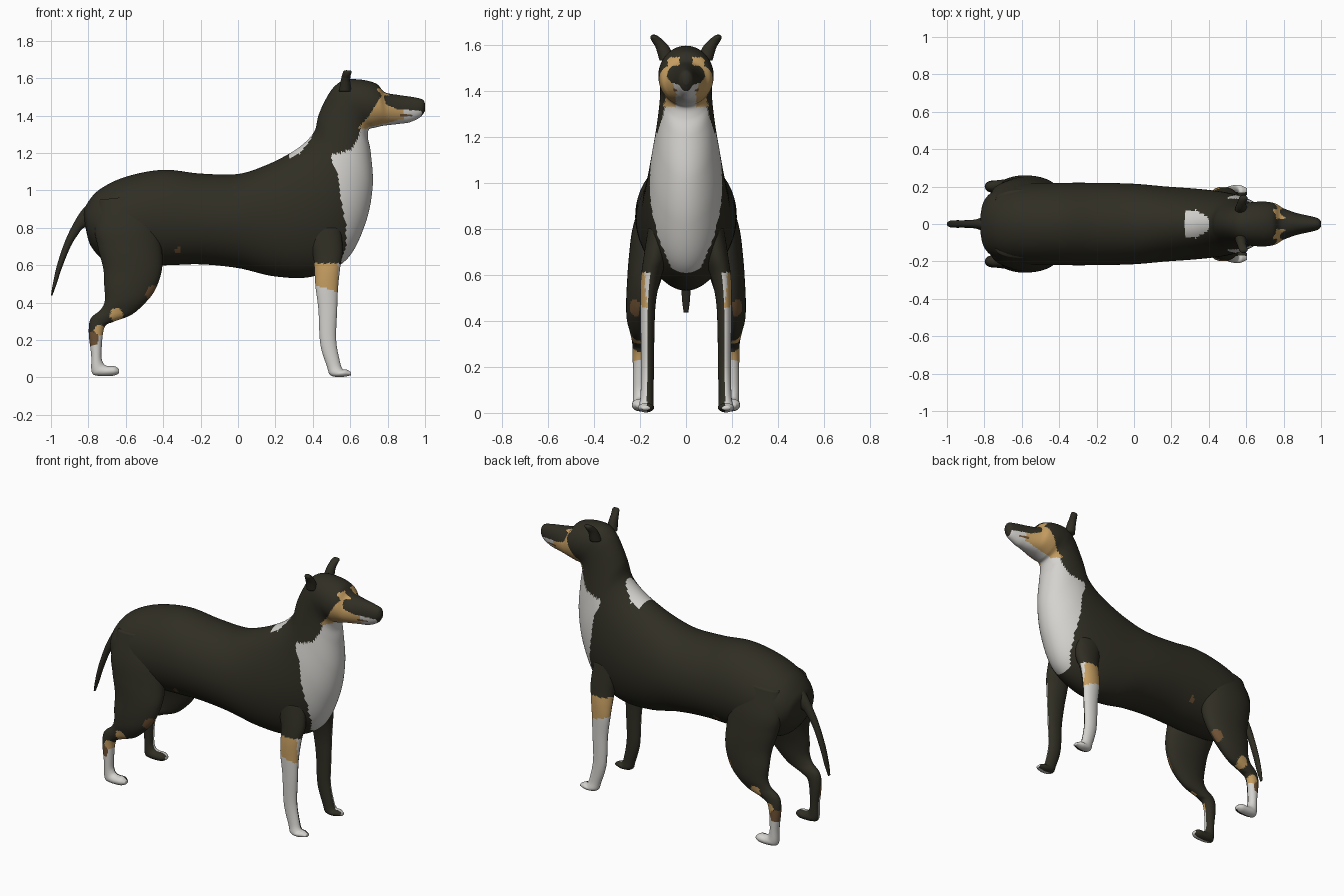
import bpy, bmesh, math
from mathutils import Vector

# Coat colours
COLOURS = [("dark_coat", (0.029, 0.027, 0.017)), ("white_coat", (0.66, 0.65, 0.62)),
           ("tan_coat", (0.56, 0.34, 0.12)), ("brown_coat", (0.16, 0.085, 0.035))]
MATS = []
for name, c in COLOURS:
    m = bpy.data.materials.new(name)
    m.diffuse_color = (*c, 1)
    MATS.append(m)
DARK, WHITE, TAN, BROWN = range(4)


def spline(rows, steps):
    """Catmull-Rom interpolation of rows of numbers."""
    out = []
    n = len(rows)
    for i in range(n - 1):
        p0, p1, p2, p3 = (rows[min(max(i + k, 0), n - 1)] for k in (-1, 0, 1, 2))
        for s in range(steps):
            t = s / steps
            out.append([0.5 * (2 * b + (c - a) * t + (2 * a - 5 * b + 4 * c - d) * t * t
                               + (3 * b - a - 3 * c + d) * t ** 3)
                        for a, b, c, d in zip(p0, p1, p2, p3)])
    out.append(list(rows[-1]))
    return out


def interp(table, v):
    """Linear lookup in a sorted list of (key, value)."""
    if v <= table[0][0]:
        return table[0][1]
    for (a, x), (b, y) in zip(table, table[1:]):
        if v <= b:
            return x + (y - x) * (v - a) / (b - a)
    return table[-1][1]


def loft(name, rows, rule, sides=32, steps=8, side=1):
    """Skin of ellipses; row = end A (x, z), end B (x, z), half width, centre y."""
    bm = bmesh.new()
    rings = []
    for ax, az, bx, bz, w, y in spline(rows, steps):
        w = max(w, 0.004)
        mid = Vector(((ax + bx) / 2, 0, (az + bz) / 2))
        half = Vector(((ax - bx) / 2, 0, (az - bz) / 2))
        ring = []
        for k in range(sides):
            a = math.tau * k / sides
            p = mid + half * math.cos(a)
            ring.append(bm.verts.new((p.x, side * (y + w * math.sin(a)), p.z)))
        rings.append(ring)
    for r, q in zip(rings, rings[1:]):
        for k in range(sides):
            j = (k + 1) % sides
            bm.faces.new((r[k], r[j], q[j], q[k]))
    bm.faces.new(rings[0])
    bm.faces.new(rings[-1])
    bmesh.ops.recalc_face_normals(bm, faces=bm.faces)
    bm.normal_update()
    for f in bm.faces:
        c = f.calc_center_median()
        f.material_index = rule(c.x, abs(c.y), c.z, f.normal.y * side)
        f.smooth = True
    me = bpy.data.meshes.new(name)
    bm.to_mesh(me)
    bm.free()
    for m in MATS:
        me.materials.append(m)
    ob = bpy.data.objects.new(name, me)
    bpy.context.collection.objects.link(ob)


def near(x, z, cx, cz, r):
    return math.hypot(x - cx, z - cz) < r


# Marking outlines on the body: white bib edge (z, x), tan cheek top (x, z)
BIB = [(0.55, 0.60), (0.62, 0.55), (0.70, 0.575), (0.80, 0.58), (0.90, 0.56), (1.00, 0.545),
       (1.10, 0.53), (1.15, 0.50), (1.19, 0.50), (1.215, 0.60), (1.28, 0.64), (1.34, 0.66)]
CHEEK = [(0.64, 1.33), (0.70, 1.40), (0.75, 1.48), (0.775, 1.52), (0.79, 1.46), (0.85, 1.435),
         (0.98, 1.425)]


def body_rule(x, y, z, ny):
    if x > 0.64 and z > 1.33:                                   # head
        if 0.745 < x < 0.81 and 0.028 < y < 0.08 and 1.508 < z < 1.545:
            return TAN                                          # brow spots
        if x > 0.982 or z > interp(CHEEK, x):
            return DARK
        if 0.865 < x < 0.93 and abs(z - 1.402) < 0.005:
            return BROWN                                        # mouth line
        if x > 0.885 or (y < 0.045 and z < 1.38):
            return WHITE
        return TAN
    if 0.27 < x < 0.40 and z > 1.15 and y < 0.075 - max(0, x - 0.33) * 0.6:
        return WHITE                                            # nape patch
    if 0.575 < z < 1.36 and x > interp(BIB, z):
        return WHITE
    if near(x, z, -0.32, 0.68, 0.018):
        return BROWN
    return DARK


# Trunk, neck and head in one skin
loft("body", [
    (-0.825, 0.87, -0.815, 0.80, 0.03, 0), (-0.81, 0.925, -0.785, 0.70, 0.13, 0),
    (-0.74, 1.005, -0.70, 0.62, 0.19, 0), (-0.60, 1.073, -0.55, 0.60, 0.215, 0),
    (-0.40, 1.11, -0.38, 0.60, 0.22, 0), (-0.20, 1.09, -0.20, 0.605, 0.22, 0),
    (0.00, 1.088, 0.00, 0.585, 0.215, 0), (0.15, 1.135, 0.20, 0.54, 0.20, 0),
    (0.28, 1.20, 0.40, 0.54, 0.188, 0), (0.36, 1.258, 0.58, 0.63, 0.172, 0),
    (0.41, 1.32, 0.68, 0.82, 0.152, 0), (0.43, 1.40, 0.72, 1.02, 0.13, 0),
    (0.465, 1.48, 0.71, 1.20, 0.115, 0), (0.51, 1.55, 0.695, 1.28, 0.112, 0),
    (0.57, 1.59, 0.70, 1.325, 0.117, 0), (0.66, 1.592, 0.73, 1.335, 0.12, 0),
    (0.74, 1.57, 0.77, 1.345, 0.11, 0), (0.785, 1.525, 0.81, 1.35, 0.085, 0),
    (0.86, 1.51, 0.87, 1.357, 0.06, 0), (0.93, 1.50, 0.92, 1.365, 0.046, 0),
    (0.985, 1.487, 0.975, 1.392, 0.032, 0), (1.0, 1.465, 1.0, 1.425, 0.014, 0)],
    body_rule, sides=96, steps=12)

# Tail
loft("tail", [
    (-0.78, 0.95, -0.78, 0.80, 0.05, 0), (-0.83, 0.90, -0.825, 0.80, 0.03, 0),
    (-0.87, 0.84, -0.855, 0.765, 0.022, 0), (-0.92, 0.74, -0.895, 0.70, 0.02, 0),
    (-0.965, 0.61, -0.94, 0.59, 0.02, 0), (-0.99, 0.50, -0.97, 0.50, 0.018, 0),
    (-1.0, 0.437, -0.993, 0.437, 0.01, 0)],
    lambda x, y, z, ny: DARK)


# Leg markings: only the outer sides are coloured
def front_leg_rule(x, y, z, ny):
    if ny < -0.1 or z > 0.61:
        return DARK
    if z > 0.475 + (0.47 - x) * 0.3:
        return WHITE if x > 0.535 else TAN
    return WHITE


def hind_leg_rule(x, y, z, ny):
    if ny < -0.1:
        return DARK
    if near(x, z, -0.455, 0.45, 0.04) or near(x, z, -0.785, 0.205, 0.04):
        return BROWN
    if near(x, z, -0.65, 0.335, 0.035) or near(x, z, -0.74, 0.25, 0.03):
        return TAN
    return WHITE if z < 0.22 + (x + 0.75) * 0.8 and z < 0.27 else DARK


FRONT_LEG = [
    (0.36, 0.80, 0.55, 0.80, 0.045, 0.12), (0.40, 0.66, 0.56, 0.68, 0.05, 0.135),
    (0.41, 0.55, 0.548, 0.60, 0.042, 0.155), (0.415, 0.48, 0.535, 0.48, 0.034, 0.165),
    (0.43, 0.36, 0.53, 0.36, 0.030, 0.167), (0.44, 0.18, 0.525, 0.20, 0.028, 0.167),
    (0.475, 0.06, 0.545, 0.085, 0.028, 0.17), (0.495, 0.012, 0.56, 0.045, 0.033, 0.173),
    (0.55, 0.002, 0.58, 0.042, 0.034, 0.174), (0.605, 0.012, 0.603, 0.03, 0.018, 0.174)]
HIND_LEG = [
    (-0.74, 0.95, -0.47, 0.98, 0.05, 0.13), (-0.765, 0.80, -0.43, 0.82, 0.075, 0.155),
    (-0.75, 0.70, -0.405, 0.66, 0.085, 0.163), (-0.72, 0.58, -0.41, 0.56, 0.073, 0.183),
    (-0.715, 0.49, -0.445, 0.465, 0.06, 0.20), (-0.712, 0.41, -0.495, 0.40, 0.05, 0.207),
    (-0.735, 0.362, -0.57, 0.335, 0.038, 0.205), (-0.787, 0.315, -0.665, 0.298, 0.034, 0.20),
    (-0.798, 0.24, -0.715, 0.265, 0.032, 0.20), (-0.785, 0.12, -0.73, 0.13, 0.030, 0.20),
    (-0.782, 0.03, -0.722, 0.08, 0.031, 0.20), (-0.75, 0.009, -0.70, 0.062, 0.034, 0.20),
    (-0.67, 0.009, -0.66, 0.06, 0.034, 0.20), (-0.637, 0.022, -0.637, 0.045, 0.018, 0.20)]
# Ears lean outwards and fold at the tip
EAR = [(0.54, 1.53, 0.605, 1.53, 0.035, 0.08), (0.55, 1.59, 0.60, 1.585, 0.030, 0.102),
       (0.558, 1.622, 0.602, 1.612, 0.026, 0.124), (0.565, 1.638, 0.607, 1.63, 0.018, 0.137),
       (0.58, 1.643, 0.605, 1.64, 0.008, 0.14)]

for label, s in (("left", 1), ("right", -1)):
    loft("front_leg_" + label, FRONT_LEG, front_leg_rule, 36, 10, s)
    loft("hind_leg_" + label, HIND_LEG, hind_leg_rule, 48, 10, s)
    loft("ear_" + label, EAR, lambda x, y, z, ny: DARK, 24, 6, s)
